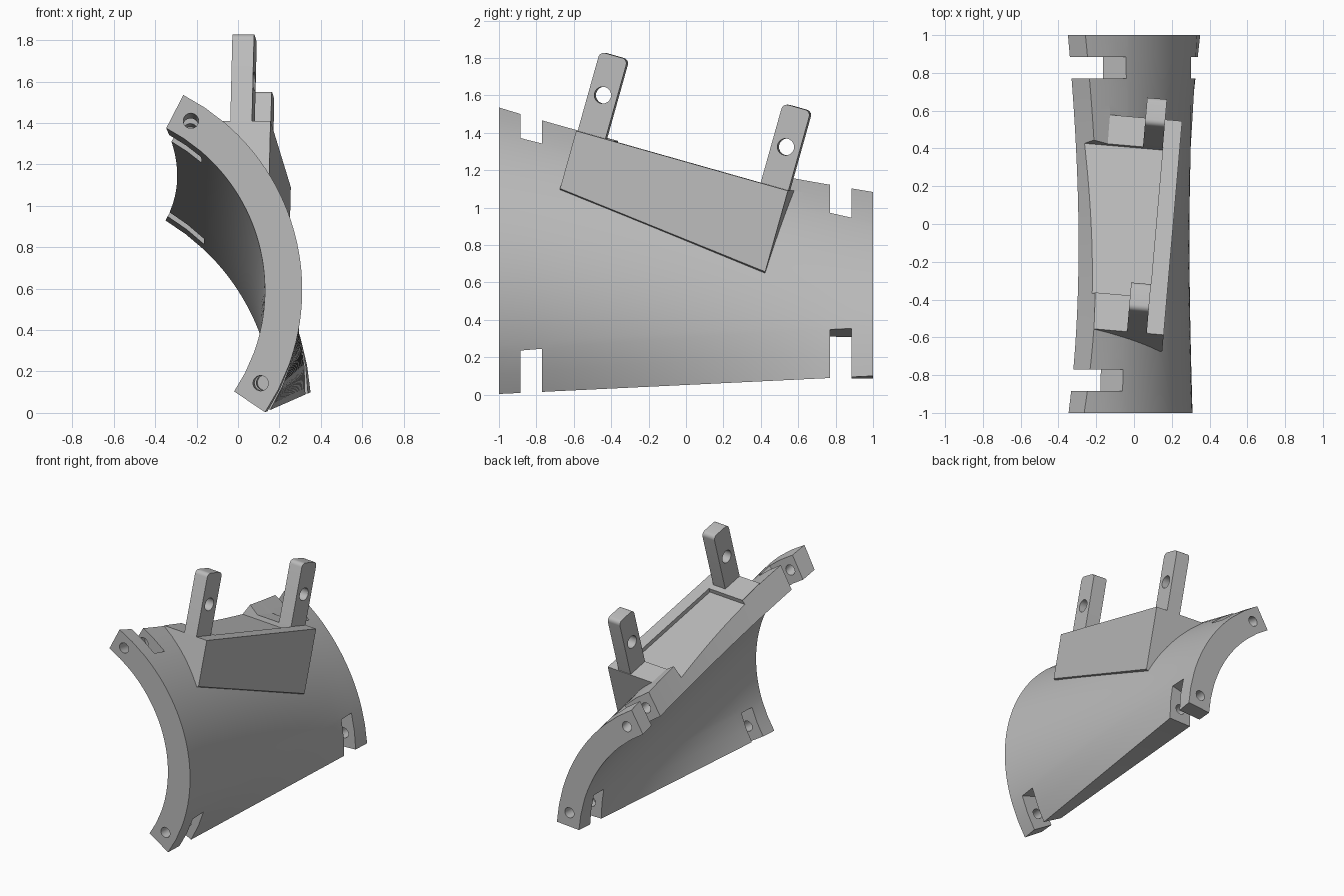
import bpy, bmesh
from math import sin, cos, radians, pi
from mathutils import Vector, Matrix

cube = bpy.data.objects.get("Cube")
if cube:
    bpy.data.objects.remove(cube, do_unlink=True)

grey = bpy.data.materials.new("light grey")
grey.use_nodes = True
grey.diffuse_color = (0.5, 0.5, 0.5, 1)
grey.node_tree.nodes["Principled BSDF"].inputs["Base Color"].default_value = (0.5, 0.5, 0.5, 1)


def make(name, bm):
    bmesh.ops.recalc_face_normals(bm, faces=bm.faces)
    mesh = bpy.data.meshes.new(name)
    bm.to_mesh(mesh)
    bm.free()
    mesh.materials.append(grey)
    ob = bpy.data.objects.new(name, mesh)
    bpy.context.collection.objects.link(ob)
    return ob


def prism(name, loop_a, loop_b, mat=Matrix()):
    """Solid between two matching loops of points."""
    bm = bmesh.new()
    a = [bm.verts.new(mat @ Vector(p)) for p in loop_a]
    b = [bm.verts.new(mat @ Vector(p)) for p in loop_b]
    bm.faces.new(a)
    bm.faces.new(b)
    for i in range(len(a)):
        j = (i + 1) % len(a)
        bm.faces.new((a[i], a[j], b[j], b[i]))
    return make(name, bm)


def combine(target, tool, operation):
    mod = target.modifiers.new("combine", 'BOOLEAN')
    mod.operation = operation
    mod.solver = 'EXACT'
    mod.object = tool
    bpy.context.view_layer.objects.active = target
    bpy.ops.object.modifier_apply(modifier=mod.name)
    bpy.data.objects.remove(tool, do_unlink=True)


def smooth(ob):
    bpy.ops.object.select_all(action='DESELECT')
    ob.select_set(True)
    bpy.context.view_layer.objects.active = ob
    bpy.ops.object.shade_smooth_by_angle(angle=radians(30))


def arc(s, depth, cx, cz, radius, start, end):
    a = radians(start + (end - start) * s)
    r = radius - depth
    return Vector((cx + r * cos(a), 0, cz + r * sin(a)))


def shell_point(s, y, depth):
    """Ruled surface between the front arc and the twisted rear arc."""
    front = arc(s, depth, -0.75, 0.593, 1.06, -33.8, 62.7)
    rear = arc(s, depth, -0.906, 0.003, 1.26, 4.4, 59)
    p = front.lerp(rear, (y + 1) / 2)
    p.y = y
    return p


# Curved shell with four edge notches
COLS = 30


def columns(y):
    t = (y + 1) / 2
    low, high = 0.14 + 0.08 * t, 0.865 - 0.09 * t
    top = 1 - 0.05 * (1 - y * y)
    mid = [low + (high - low) * i / COLS for i in range(COLS + 1)]
    return [0, low / 2] + mid + [(high + top) / 2, top]


rows = [-1, -0.885] + [-0.77 + 1.54 * i / 24 for i in range(25)] + [0.885, 1]
bm = bmesh.new()
twin = {}
grid = []
for y in rows:
    line = []
    for s in columns(y):
        v = bm.verts.new(shell_point(s, y, 0))
        twin[v] = bm.verts.new(shell_point(s, y, 0.18))
        line.append(v)
    grid.append(line)
n = len(grid[0]) - 1
for r in range(len(rows) - 1):
    for c in range(n):
        if r in (1, len(rows) - 3) and (c < 2 or c >= n - 2):
            continue
        bm.faces.new((grid[r][c], grid[r][c + 1], grid[r + 1][c + 1], grid[r + 1][c]))
outer = list(bm.faces)
rim = [e for e in bm.edges if e.is_boundary]
for f in outer:
    bm.faces.new([twin[v] for v in reversed(f.verts)])
for e in rim:
    a, b = e.verts
    bm.faces.new((a, b, twin[b], twin[a]))
shell = make("curved_shell", bm)

# Tilted frame of the mounting block, origin at its outer front top corner
corner = Vector((0.157, -0.587, 1.41))
along = Vector((0.255, 0.545, 1.09)) - corner
L = along.length
along.normalize()
across = Vector((along.y, -along.x, 0)).normalized()
frame = Matrix((across, along, across.cross(along))).transposed().to_4x4()
frame.translation = corner

# Wedge block on the outside of the shell
block = prism("mounting_block",
              [(0, 0, 0), (-0.37, 0, 0), (-0.37, 0, -0.06), (-0.04, 0, -0.34), (0, 0, -0.32)],
              [(0, L, 0), (-0.43, L, 0), (-0.43, L, -0.06), (-0.04, L, -0.47), (0, L, -0.45)],
              frame)
combine(shell, block, 'UNION')


# Shallow flat recess, open to the inner edge
def rect(y, x0, x1, z0, z1):
    return [(x0, y, z0), (x1, y, z0), (x1, y, z1), (x0, y, z1)]


recess = prism("recess_cutter", rect(0.2, -0.7, -0.09, -0.03, 0.25),
               rect(L - 0.16, -0.7, -0.09, -0.03, 0.25), frame)
combine(shell, recess, 'DIFFERENCE')


# Pin holes through the end flanges
def ring(center, radius, axis):
    pts = []
    for i in range(24):
        u, v = radius * cos(i * pi / 12), radius * sin(i * pi / 12)
        pts.append(Vector(center) + Vector((u, 0, v) if axis == 'Y' else (0, u, v)))
    return pts


for side, spots in ((-1, (0.064, 0.945)), (1, (0.09, 0.91))):
    for s in spots:
        pin = prism("pin_cutter", ring(shell_point(s, side * 1.05, 0.09), 0.037, 'Y'),
                    ring(shell_point(s, side * 0.7, 0.09), 0.037, 'Y'))
        combine(shell, pin, 'DIFFERENCE')
smooth(shell)


# Upright posts with a cross hole and rounded tops
def post(name, y0, y1):
    height, r = 0.44, 0.03
    side = [(y0, -0.12), (y1, -0.12)]
    for cy, start in ((y1 - r, 0), (y0 + r, 90)):
        for i in range(6):
            a = radians(start + 18 * i)
            side.append((cy + r * cos(a), height - r + r * sin(a)))
    x0, x1 = -0.195, -0.09
    ob = prism(name, [(x0, y, z) for y, z in side], [(x1, y, z) for y, z in side], frame)
    mid = (y0 + y1) / 2
    hole = prism("hole_cutter", ring((x0 - 0.1, mid, 0.22), 0.045, 'X'),
                 ring((x1 + 0.1, mid, 0.22), 0.045, 'X'), frame)
    combine(ob, hole, 'DIFFERENCE')
    smooth(ob)


post("front_post", 0, 0.155)
post("rear_post", L - 0.16, L - 0.005)
